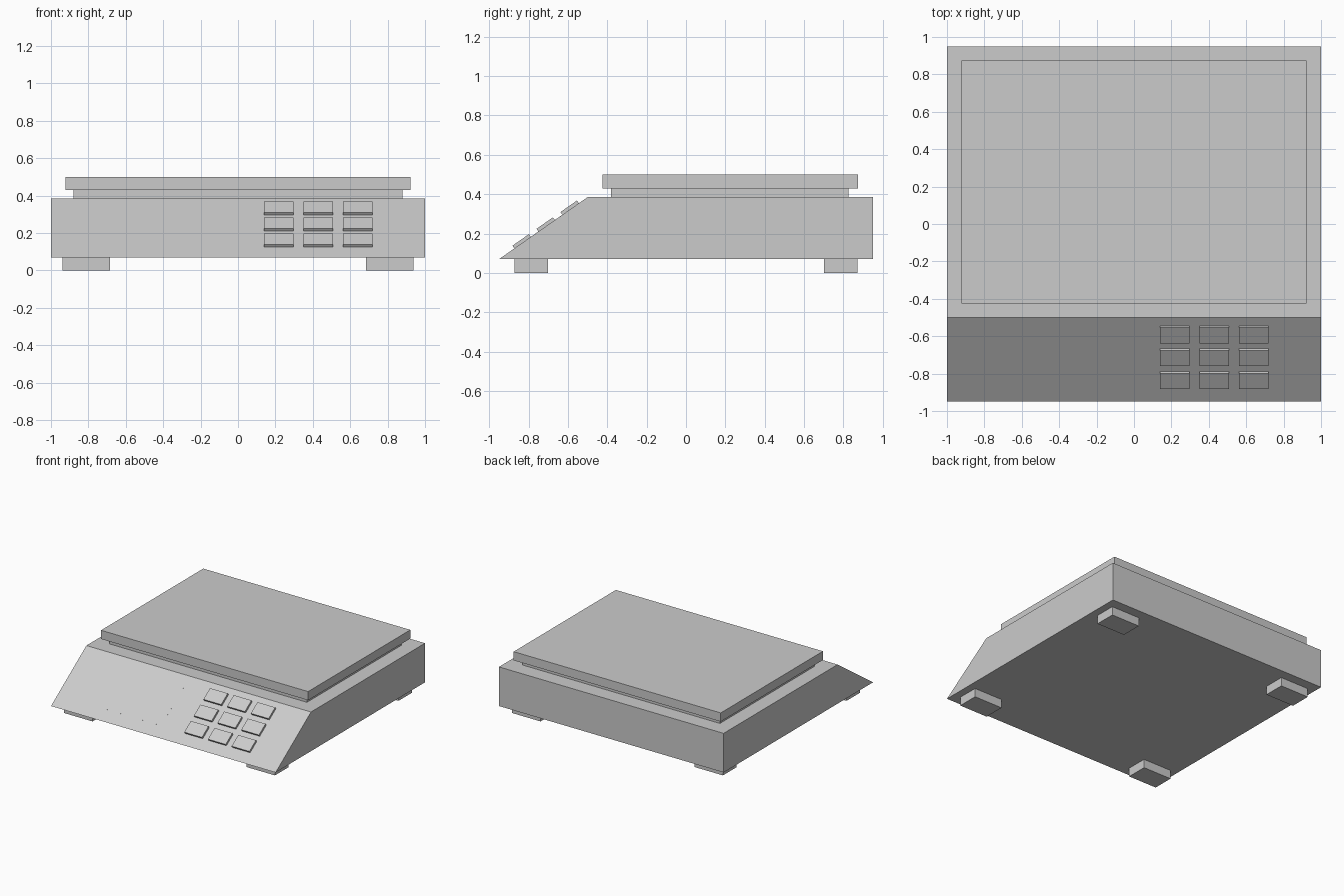
import bpy, bmesh, math
from mathutils import Matrix, Vector

if "Cube" in bpy.data.objects:
    bpy.data.objects.remove(bpy.data.objects["Cube"])


def box(name, lo, hi, matrix=None):
    """Box between two corners, optionally placed in a tilted frame."""
    lo, hi = Vector(lo), Vector(hi)
    bm = bmesh.new()
    bmesh.ops.create_cube(bm, size=1)
    bmesh.ops.scale(bm, vec=hi - lo, verts=bm.verts)
    bmesh.ops.translate(bm, vec=(lo + hi) / 2, verts=bm.verts)
    return finish(name, bm, matrix)


def finish(name, bm, matrix=None):
    bmesh.ops.recalc_face_normals(bm, faces=bm.faces)
    mesh = bpy.data.meshes.new(name)
    bm.to_mesh(mesh)
    bm.free()
    obj = bpy.data.objects.new(name, mesh)
    if matrix:
        obj.matrix_world = matrix
    bpy.context.collection.objects.link(obj)
    return obj


# Wedge-fronted housing: side profile extruded across x
profile = [(-0.95, 0.07), (0.95, 0.07), (0.95, 0.385), (-0.5, 0.385)]
bm = bmesh.new()
side = bm.faces.new([bm.verts.new((-1, y, z)) for y, z in profile])
ext = bmesh.ops.extrude_face_region(bm, geom=[side], use_keep_orig=True)
bmesh.ops.translate(bm, vec=(2, 0, 0),
                    verts=[g for g in ext["geom"] if isinstance(g, bmesh.types.BMVert)])
finish("housing", bm)

# Weighing platform on its recessed support
box("platform_support", (-0.88, -0.38, 0.38), (0.88, 0.825, 0.435))
box("platform", (-0.922, -0.425, 0.43), (0.922, 0.875, 0.5))

# Four feet
for sx, x_name in ((-1, "left"), (1, "right")):
    for sy, y_name in ((-1, "front"), (1, "back")):
        cx, cy = sx * 0.812, sy * 0.786
        box(f"{y_name}_{x_name}_foot",
            (cx - 0.127, cy - 0.085, 0), (cx + 0.127, cy + 0.085, 0.075))

# Control panel frame: origin at the lower slope edge, local y runs up the slope
tilt = math.atan2(0.315, 0.45)
panel = Matrix.Translation((0, -0.95, 0.07)) @ Matrix.Rotation(tilt, 4, "X")

# Keypad, 3 x 3
for row in range(3):
    for col in range(3):
        x, y = 0.218 + 0.211 * col, 0.295 + 0.149 * (row - 1)
        box(f"key_{row + 1}_{col + 1}",
            (x - 0.079, y - 0.051, -0.01), (x + 0.079, y + 0.051, 0.017), panel)

# Display window, practically flush with the slope
box("display", (-0.58, 0.1, -0.01), (-0.075, 0.46, 0.0003), panel)
